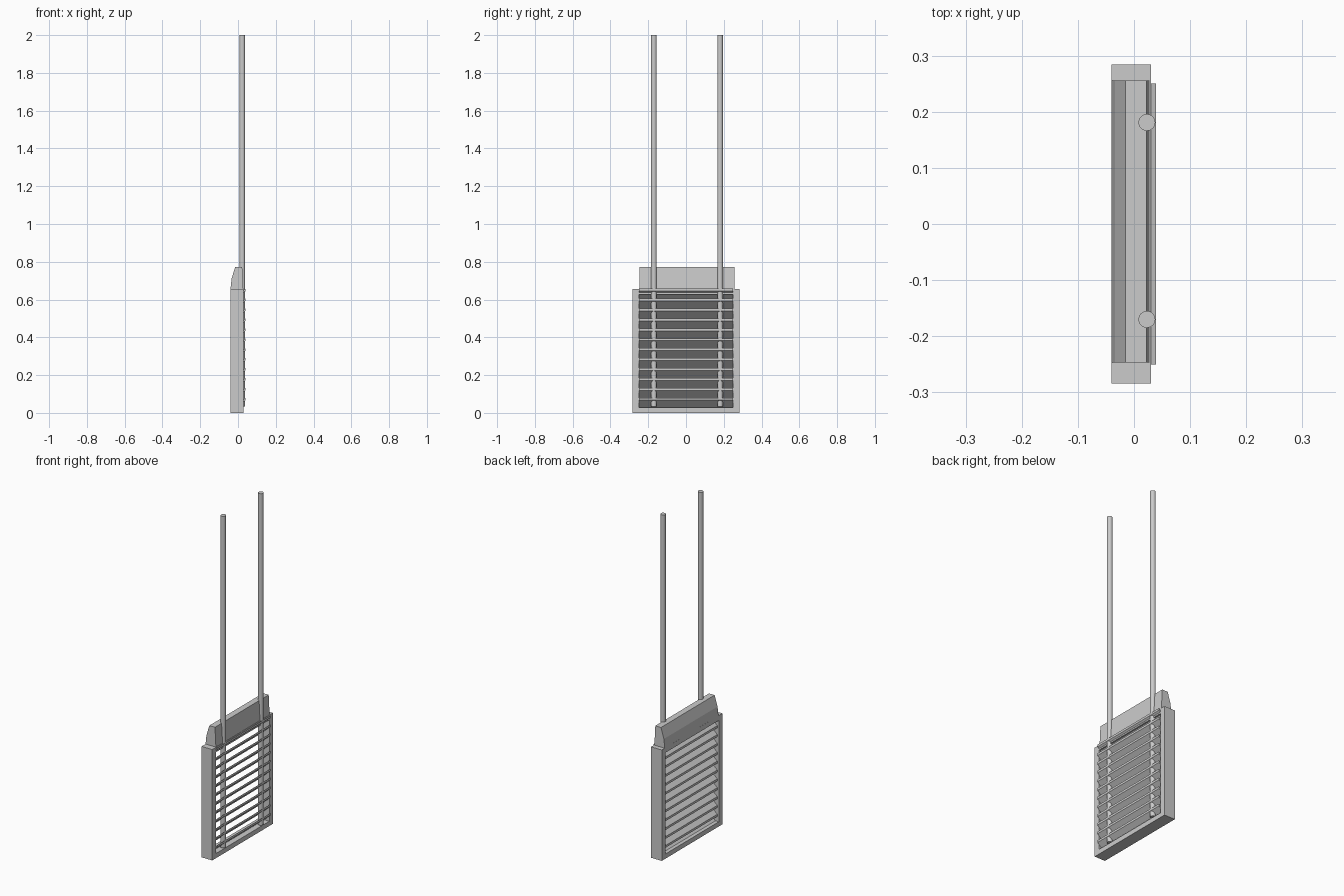
import bpy, bmesh

if "Cube" in bpy.data.objects:
    bpy.data.objects.remove(bpy.data.objects["Cube"])


def add_mesh(name, bm):
    bmesh.ops.recalc_face_normals(bm, faces=bm.faces)
    me = bpy.data.meshes.new(name)
    bm.to_mesh(me)
    bm.free()
    ob = bpy.data.objects.new(name, me)
    bpy.context.collection.objects.link(ob)
    return ob


def extrude_xz(name, profile, y0, y1):
    """Sweep a closed x-z profile from y0 to y1."""
    bm = bmesh.new()
    face = bm.faces.new([bm.verts.new((x, y0, z)) for x, z in profile])
    ext = bmesh.ops.extrude_face_region(bm, geom=[face])
    verts = [g for g in ext["geom"] if isinstance(g, bmesh.types.BMVert)]
    bmesh.ops.translate(bm, verts=verts, vec=(0, y1 - y0, 0))
    return add_mesh(name, bm)


def box(name, x0, x1, y0, y1, z0, z1):
    return extrude_xz(name, [(x0, z0), (x1, z0), (x1, z1), (x0, z1)], y0, y1)


# Frame: two jambs, sill and head rail
for side, name in ((1, "frame_jamb_left"), (-1, "frame_jamb_right")):
    box(name, -0.04, 0.03, *sorted((side * 0.25, side * 0.284)), 0, 0.657)
box("frame_sill", -0.04, 0.03, -0.25, 0.25, 0, 0.028)
box("frame_head", -0.04, 0.03, -0.25, 0.25, 0.628, 0.657)

# Sloped hood above the frame
hood = [(-0.04, 0.655), (0.028, 0.655), (0.022, 0.773), (-0.015, 0.773), (-0.034, 0.71)]
extrude_xz("hood", hood, -0.247, 0.256)

# Louvre slats, falling towards -x
for i in range(12):
    z = 0.08 + i * 0.0525
    slat = [(0.039, z), (0.039, z - 0.013), (-0.03, z - 0.076), (-0.03, z - 0.063)]
    extrude_xz(f"louvre_slat_{i + 1}", slat, -0.25, 0.25)

# Two tall support rods
for i, y in enumerate((-0.17, 0.181)):
    bpy.ops.mesh.primitive_cylinder_add(vertices=24, radius=0.015, depth=1.965,
                                        location=(0.023, y, 1.0175))
    rod = bpy.context.object
    rod.name = f"support_rod_{i + 1}"
    bpy.ops.object.shade_smooth_by_angle()
